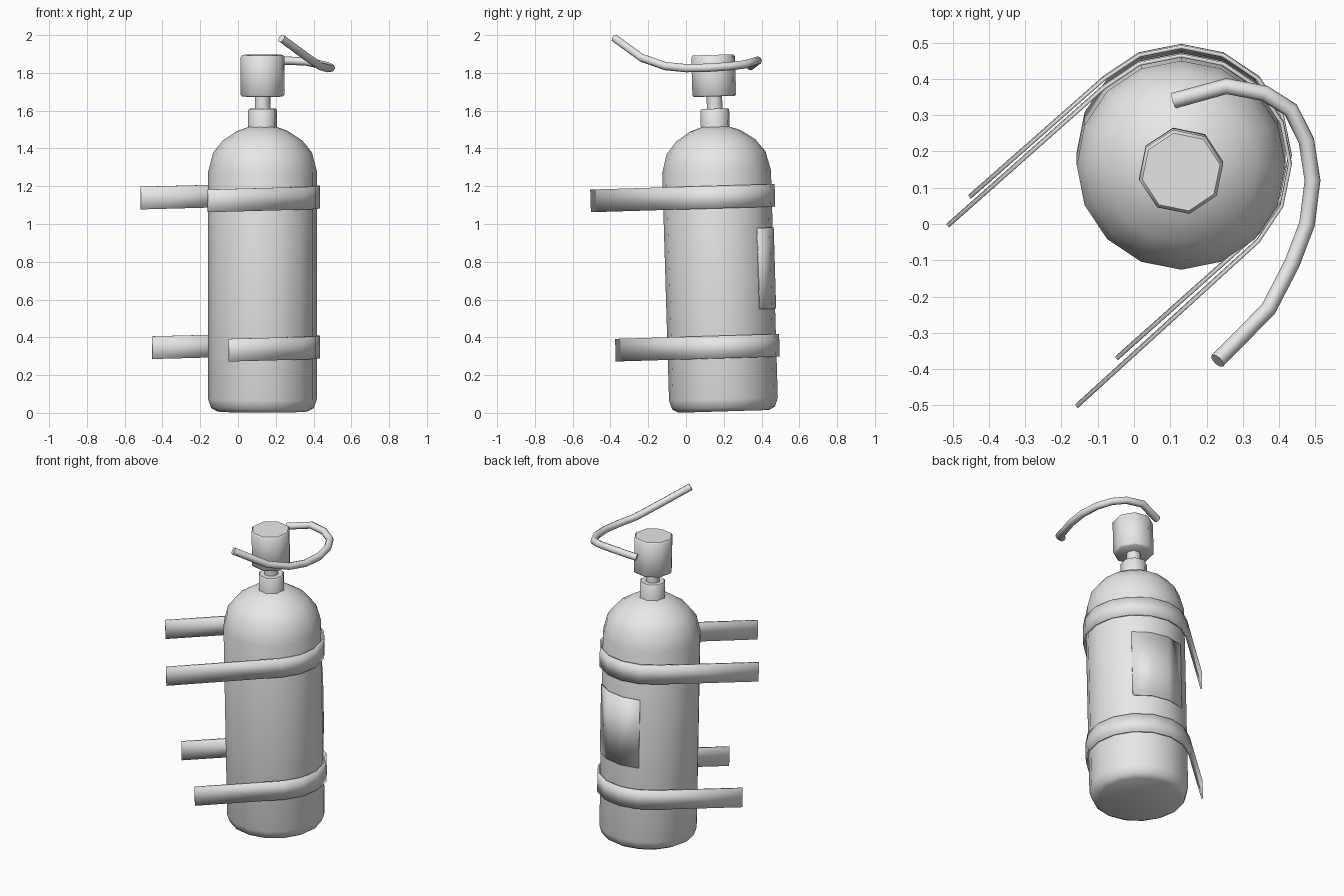
import bpy
import bmesh
from math import radians, sin, cos
from mathutils import Matrix

cube = bpy.data.objects.get("Cube")
if cube:
    bpy.data.objects.remove(cube, do_unlink=True)

grey = bpy.data.materials.new("plain grey")
grey.use_nodes = True
colour = (0.8, 0.8, 0.8, 1)
grey.diffuse_color = colour
grey.node_tree.nodes["Principled BSDF"].inputs["Base Color"].default_value = colour

# The whole bottle leans slightly towards the front
LEAN = Matrix.Translation((0.13, 0.2, 0.008)) @ Matrix.Rotation(0.03, 4, 'X')


def finish(name, bm, angle):
    bmesh.ops.recalc_face_normals(bm, faces=bm.faces)
    mesh = bpy.data.meshes.new(name)
    bm.to_mesh(mesh)
    bm.free()
    mesh.materials.append(grey)
    obj = bpy.data.objects.new(name, mesh)
    bpy.context.collection.objects.link(obj)
    obj.matrix_world = LEAN
    bpy.ops.object.select_all(action='DESELECT')
    obj.select_set(True)
    bpy.context.view_layer.objects.active = obj
    bpy.ops.object.shade_smooth_by_angle(angle=radians(angle))
    return obj


def polar(r, degrees):
    a = radians(degrees)
    return r * cos(a), r * sin(a)


def lathe(name, profile, sides, turn=0, angle=50):
    """Revolve (radius, height) pairs and cap both ends."""
    bm = bmesh.new()
    rings = [[bm.verts.new((*polar(r, turn + 360 * i / sides), z)) for i in range(sides)]
             for r, z in profile]
    for a, b in zip(rings, rings[1:]):
        for i in range(sides):
            j = (i + 1) % sides
            bm.faces.new((a[i], a[j], b[j], b[i]))
    bm.faces.new(rings[0])
    bm.faces.new(rings[-1])
    return finish(name, bm, angle)


def strip(name, path, low, high, thickness):
    """Upright ribbon along a plan path, given a thickness."""
    bm = bmesh.new()
    pairs = [[bm.verts.new((x, y, z)) for z in (low, high)] for x, y in path]
    for a, b in zip(pairs, pairs[1:]):
        bm.faces.new((a[0], b[0], b[1], a[1]))
    obj = finish(name, bm, 40)
    solid = obj.modifiers.new("thickness", 'SOLIDIFY')
    solid.thickness = thickness
    solid.offset = 0


# Bottle and its fittings
lathe("bottle", [(0.24, 0), (0.272, 0.018), (0.288, 0.065), (0.288, 1.27),
                 (0.262, 1.37), (0.21, 1.435), (0.135, 1.485), (0.06, 1.512)], 16)
lathe("neck", [(0.078, 1.48), (0.078, 1.595), (0.072, 1.603)], 8, 11)
lathe("stem", [(0.042, 1.59), (0.042, 1.68)], 8, 11)
lathe("valve_cap", [(0.11, 1.668), (0.118, 1.676), (0.118, 1.878), (0.109, 1.888)], 8, 11)

# Two straps wrapped around the bottle, with free ends
arc = [polar(0.3, 135 - 22.5 * i) for i in range(9)]
for name, height, start, end in (
        ("upper_strap", 1.135, (-0.643, -0.17), (-0.288, -0.668)),
        ("lower_strap", 0.341, (-0.583, -0.115), (-0.178, -0.56))):
    strip(name, [start] + arc + [end], height - 0.06, height + 0.06, 0.01)

# Thin label on the back
strip("label", [polar(0.291, 45 + 22.5 * i) for i in range(4)], 0.535, 0.965, 0.005)

# Curved hose
curve = bpy.data.curves.new("hose", 'CURVE')
curve.dimensions = '3D'
curve.bevel_depth = 0.022
curve.bevel_resolution = 2
curve.use_fill_caps = True
path = [(0.11, 0.34, 1.835), (0.255, 0.38, 1.865), (0.36, 0.36, 1.86),
        (0.432, 0.315, 1.845), (0.475, 0.23, 1.835), (0.492, 0.12, 1.827),
        (0.477, 0, 1.825), (0.435, -0.11, 1.836), (0.37, -0.235, 1.88),
        (0.23, -0.377, 1.983)]
spline = curve.splines.new('POLY')
spline.points.add(len(path) - 1)
for point, co in zip(spline.points, path):
    point.co = (*co, 1)
curve.materials.append(grey)
hose = bpy.data.objects.new("hose", curve)
bpy.context.collection.objects.link(hose)
bpy.ops.object.select_all(action='DESELECT')
hose.select_set(True)
bpy.context.view_layer.objects.active = hose
bpy.ops.object.convert(target='MESH')
bpy.ops.object.shade_smooth_by_angle(angle=radians(50))
